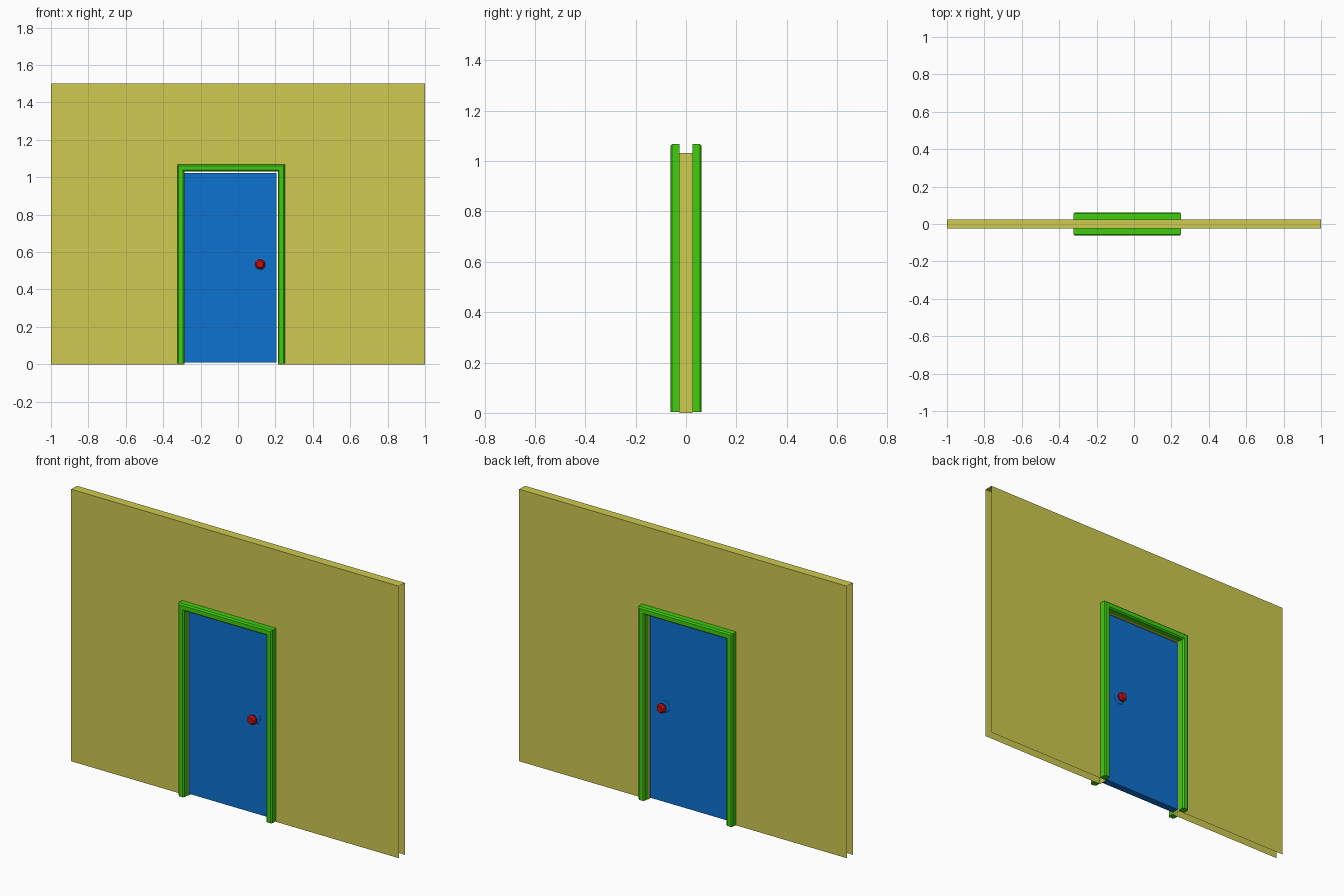
import bpy, bmesh, math
from mathutils import Matrix

if "Cube" in bpy.data.objects:
    bpy.data.objects.remove(bpy.data.objects["Cube"], do_unlink=True)


def material(name, rgb):
    mat = bpy.data.materials.new(name)
    mat.use_nodes = True
    mat.diffuse_color = (*rgb, 1)
    mat.node_tree.nodes["Principled BSDF"].inputs["Base Color"].default_value = (*rgb, 1)
    return mat


YELLOW = material("wall yellow", (0.62, 0.59, 0.08))
GREEN = material("frame green", (0.05, 0.62, 0.004))
BLUE = material("door blue", (0.004, 0.165, 0.63))
RED = material("knob red", (0.6, 0.004, 0.004))

LEFT, RIGHT, TOP = -0.287, 0.213, 1.031   # door opening
HALF = 0.025                              # half the wall thickness
WALL_W, WALL_H = 1.0, 1.5
KNOB_X, KNOB_Z = 0.118, 0.535


def finish(name, bm, mat, fix_normals=True):
    if fix_normals:
        bmesh.ops.recalc_face_normals(bm, faces=bm.faces[:])
    mesh = bpy.data.meshes.new(name)
    bm.to_mesh(mesh)
    bm.free()
    mesh.materials.append(mat)
    obj = bpy.data.objects.new(name, mesh)
    bpy.context.collection.objects.link(obj)
    return obj


def build_wall():
    """Two sheets joined by the top and the opening; ends and underside stay open."""
    bm = bmesh.new()
    outline = [(-WALL_W, 0), (LEFT, 0), (LEFT, TOP), (RIGHT, TOP),
               (RIGHT, 0), (WALL_W, 0), (WALL_W, WALL_H), (-WALL_W, WALL_H)]
    front = [bm.verts.new((x, -HALF, z)) for x, z in outline]
    back = [bm.verts.new((x, HALF, z)) for x, z in outline]
    bm.faces.new(front)
    bm.faces.new(back[::-1])
    for i in (1, 2, 3, 6):
        bm.faces.new((front[i + 1], front[i], back[i], back[i + 1]))
    return finish("wall", bm, YELLOW, False)


def build_casing(name, side):
    """Chamfered moulding swept up, over and down with mitred corners."""
    bm = bmesh.new()
    width, depth, cut = 0.037, 0.037, 0.007
    section = [(0, 0), (0, depth - cut), (cut, depth), (width - cut, depth),
               (width, depth - cut), (width, 0)]
    path = [(LEFT, 0.004, -1, 0), (LEFT, TOP, -1, 1),
            (RIGHT, TOP, 1, 1), (RIGHT, 0.004, 1, 0)]
    rings = [[bm.verts.new((x + dx * out, side * (HALF + d), z + dz * out))
              for out, d in section] for x, z, dx, dz in path]
    n = len(section)
    for a, b in zip(rings, rings[1:]):
        for i in range(n):
            j = (i + 1) % n
            bm.faces.new((a[i], a[j], b[j], b[i]))
    bm.faces.new(rings[0])
    bm.faces.new(rings[-1])
    return finish(name, bm, GREEN)


def build_door():
    bm = bmesh.new()
    x0, x1, z0, z1 = LEFT + 0.002, RIGHT - 0.007, 0.01, TOP - 0.009
    bmesh.ops.create_cube(bm, size=1, matrix=(
        Matrix.Translation(((x0 + x1) / 2, 0, (z0 + z1) / 2))
        @ Matrix.Diagonal((x1 - x0, 0.04, z1 - z0, 1))))
    return finish("door", bm, BLUE)


def build_turned(name, profile, sides, side, mat):
    """Closed turned part on the knob axis; profile holds (radius, distance)."""
    bm = bmesh.new()
    rings = []
    for r, d in profile:
        angles = [math.tau * (k + 0.5) / sides for k in range(sides)]
        rings.append([bm.verts.new((KNOB_X + r * math.cos(a), side * d,
                                    KNOB_Z + r * math.sin(a))) for a in angles])
    for a, b in zip(rings, rings[1:]):
        for i in range(sides):
            j = (i + 1) % sides
            bm.faces.new((a[i], a[j], b[j], b[i]))
    bm.faces.new(rings[0])
    bm.faces.new(rings[-1])
    return finish(name, bm, mat)


build_wall()
build_door()
for label, side in (("front", -1), ("back", 1)):
    build_casing(label + "_door_frame", side)
    build_turned(label + "_knob_plate", [(0.033, 0.018), (0.033, 0.022), (0.028, 0.025)],
                 16, side, BLUE)
    build_turned(label + "_knob", [(0.012, 0.02), (0.012, 0.03), (0.026, 0.038),
                                   (0.028, 0.048), (0.018, 0.06)], 8, side, RED)
